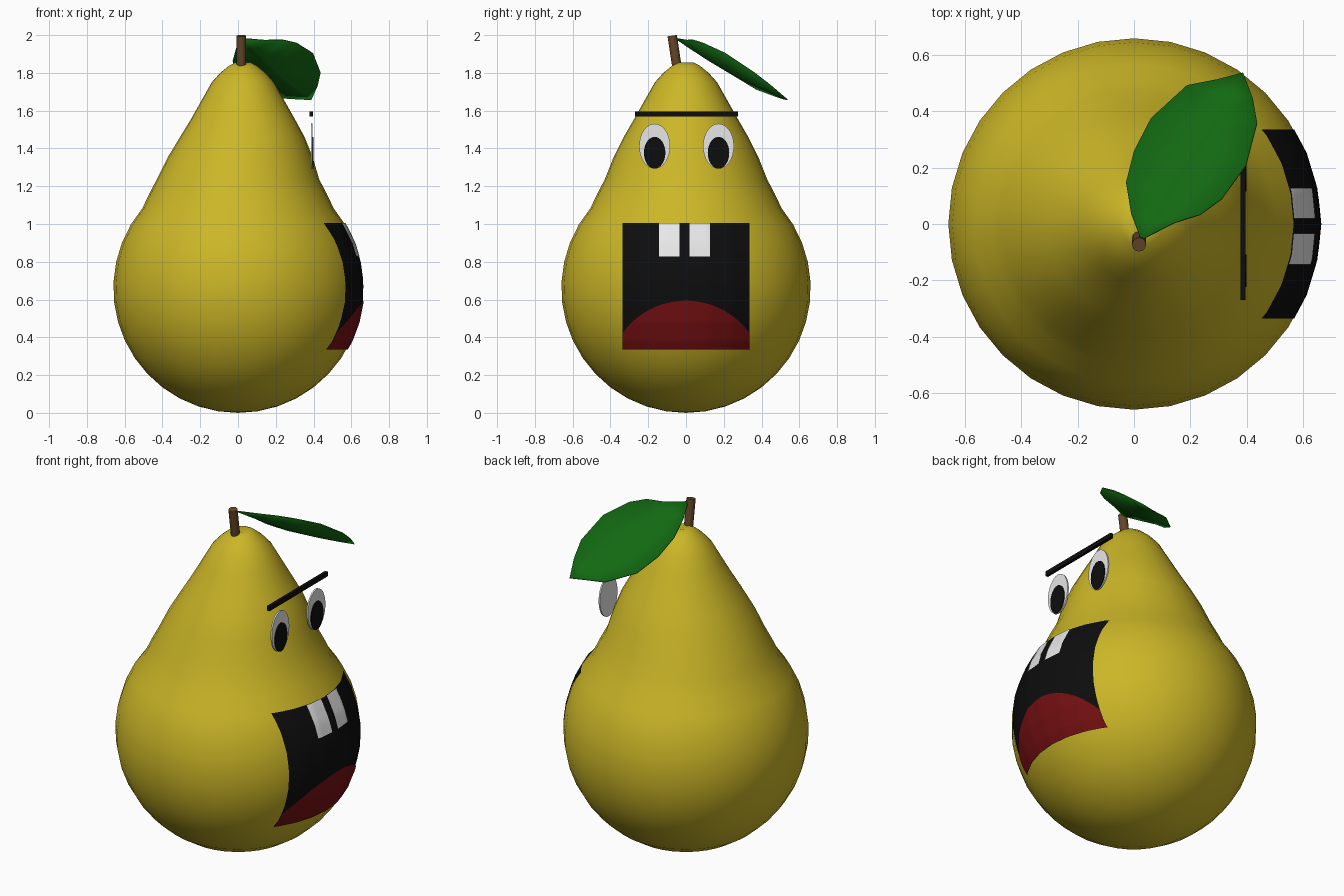
import bpy, bmesh, math
from mathutils import Vector
from mathutils.bvhtree import BVHTree

if "Cube" in bpy.data.objects:
    bpy.data.objects.remove(bpy.data.objects["Cube"])


def material(name, color):
    m = bpy.data.materials.new(name)
    m.use_nodes = True
    m.diffuse_color = (*color, 1)
    m.node_tree.nodes["Principled BSDF"].inputs["Base Color"].default_value = (*color, 1)
    return m


YELLOW = material("pear yellow", (0.6, 0.47, 0.02))
GREEN = material("leaf green", (0.006, 0.14, 0.006))
BROWN = material("stem brown", (0.13, 0.06, 0.02))
BLACK = material("black", (0.004, 0.004, 0.004))
WHITE = material("white", (0.8, 0.8, 0.8))
RED = material("tongue red", (0.18, 0.005, 0.006))


def finish(name, bm, mat, angle=None):
    mesh = bpy.data.meshes.new(name)
    bm.to_mesh(mesh)
    obj = bpy.data.objects.new(name, mesh)
    bpy.context.collection.objects.link(obj)
    mesh.materials.append(mat)
    if angle:
        bpy.ops.object.select_all(action="DESELECT")
        obj.select_set(True)
        bpy.context.view_layer.objects.active = obj
        bpy.ops.object.shade_smooth_by_angle(angle=math.radians(angle))
    return obj


# Pear body: round belly, tapering neck, small dimple at the top
R = 0.66
profile = []
for i in range(15):
    a = math.radians(-90 + 130 * i / 14)
    profile.append((R * math.cos(a), R + R * math.sin(a)))
profile += [(0.47, 1.16), (0.43, 1.236), (0.385, 1.35), (0.33, 1.46), (0.275, 1.555),
            (0.21, 1.67), (0.165, 1.75), (0.12, 1.80), (0.075, 1.837), (0.04, 1.855), (0, 1.845)]
body = bmesh.new()
verts = [body.verts.new((r, 0, z)) for r, z in profile]
edges = [body.edges.new(pair) for pair in zip(verts, verts[1:])]
bmesh.ops.spin(body, geom=verts + edges, axis=(0, 0, 1), cent=(0, 0, 0),
               angle=math.tau, steps=32)
bmesh.ops.remove_doubles(body, verts=body.verts, dist=0.0005)
bmesh.ops.recalc_face_normals(body, faces=body.faces)
for v in body.verts:  # the neck leans slightly towards the face
    v.co.x += 0.026 * min(1, max(0, (v.co.z - 1.24) / 0.25))
finish("pear_body", body, YELLOW, 60)
surface = BVHTree.FromBMesh(body)


# Mouth parts: thin patches that follow the body surface
def patch(name, mat, y0, y1, z0, top, lift, nu=32, nv=16):
    bm = bmesh.new()
    rows = []
    for j in range(nv + 1):
        row = []
        for i in range(nu + 1):
            y = y0 + (y1 - y0) * i / nu
            z = z0 + (top(y) - z0) * j / nv
            hit = surface.ray_cast(Vector((2, y, z)), Vector((-1, 0, 0)))[0]
            row.append(bm.verts.new((hit.x + lift, y, z)))
        rows.append(row)
    for a, b in zip(rows, rows[1:]):
        for i in range(nu):
            bm.faces.new((a[i], a[i + 1], b[i + 1], b[i]))
    return finish(name, bm, mat, 60)


patch("mouth", BLACK, -0.335, 0.335, 0.335, lambda y: 1.005, 0.005)
patch("tongue", RED, -0.335, 0.335, 0.335,
      lambda y: 0.179 + math.sqrt(0.415 ** 2 - y * y), 0.009)
for side, y0 in (("right", -0.143), ("left", 0.019)):
    patch(side + "_tooth", WHITE, y0, y0 + 0.109, 0.828, lambda y: 1.005, 0.009, 8, 8)


# Eyes: flat oval plates standing in front of the neck
def oval(name, mat, x, y, z, width, height, thick):
    bm = bmesh.new()
    bmesh.ops.create_cone(bm, cap_ends=True, segments=32, radius1=1, radius2=1, depth=1)
    for v in bm.verts:
        a, b, c = v.co
        v.co = (x + c * thick, y + a * width, z + b * height)
    bmesh.ops.recalc_face_normals(bm, faces=bm.faces)
    finish(name, bm, mat, 40)


for side, s in (("right", -1), ("left", 1)):
    y = 0.169 * s + 0.003
    oval(side + "_eye", WHITE, 0.391, y, 1.412, 0.082, 0.119, 0.009)
    oval(side + "_pupil", BLACK, 0.397, y, 1.377, 0.057, 0.084, 0.006)

# Single straight brow
bm = bmesh.new()
bmesh.ops.create_cube(bm, size=1)
for v in bm.verts:
    v.co = (0.387 + v.co.x * 0.018, 0.003 + v.co.y * 0.545, 1.582 + v.co.z * 0.027)
finish("brow", bm, BLACK)

# Stem: tilted cylinder
foot, tip = Vector((0.018, -0.047, 1.825)), Vector((0.018, -0.073, 1.997))
bm = bmesh.new()
bmesh.ops.create_cone(bm, cap_ends=True, segments=12, radius1=0.025, radius2=0.025,
                      depth=(tip - foot).length)
stem = finish("stem", bm, BROWN, 40)
stem.rotation_euler = (tip - foot).to_track_quat("Z", "Y").to_euler()
stem.location = (foot + tip) / 2

# Leaf: two halves folded along a straight midrib
left = [(-0.01, 0.04, 1.93), (-0.028, 0.15, 1.865), (0, 0.26, 1.785),
        (0.06, 0.376, 1.715), (0.188, 0.493, 1.672), (0.3, 0.515, 1.665)]
right = [(0.14, 0.005, 1.975), (0.234, 0.035, 1.977), (0.31, 0.09, 1.96),
         (0.397, 0.21, 1.905), (0.436, 0.36, 1.805), (0.42, 0.45, 1.735)]
base, end = Vector((0.025, -0.055, 1.985)), Vector((0.387, 0.538, 1.66))
bm = bmesh.new()
rows = []
for i, (l, r) in enumerate(zip(left, right)):
    t = (i + 1) / 7
    mid = base.lerp(end, t) - Vector((0, 0, 0.025 * math.sin(math.pi * t)))
    rows.append([bm.verts.new(p) for p in (l, mid, r)])
b, e = bm.verts.new(base), bm.verts.new(end)
for k in (0, 1):
    bm.faces.new((b, rows[0][k + 1], rows[0][k]))
    bm.faces.new((e, rows[-1][k], rows[-1][k + 1]))
    for p, q in zip(rows, rows[1:]):
        bm.faces.new((p[k], p[k + 1], q[k + 1], q[k]))
leaf = finish("leaf", bm, GREEN, 12)
thickness = leaf.modifiers.new("thickness", "SOLIDIFY")
thickness.thickness = 0.005
